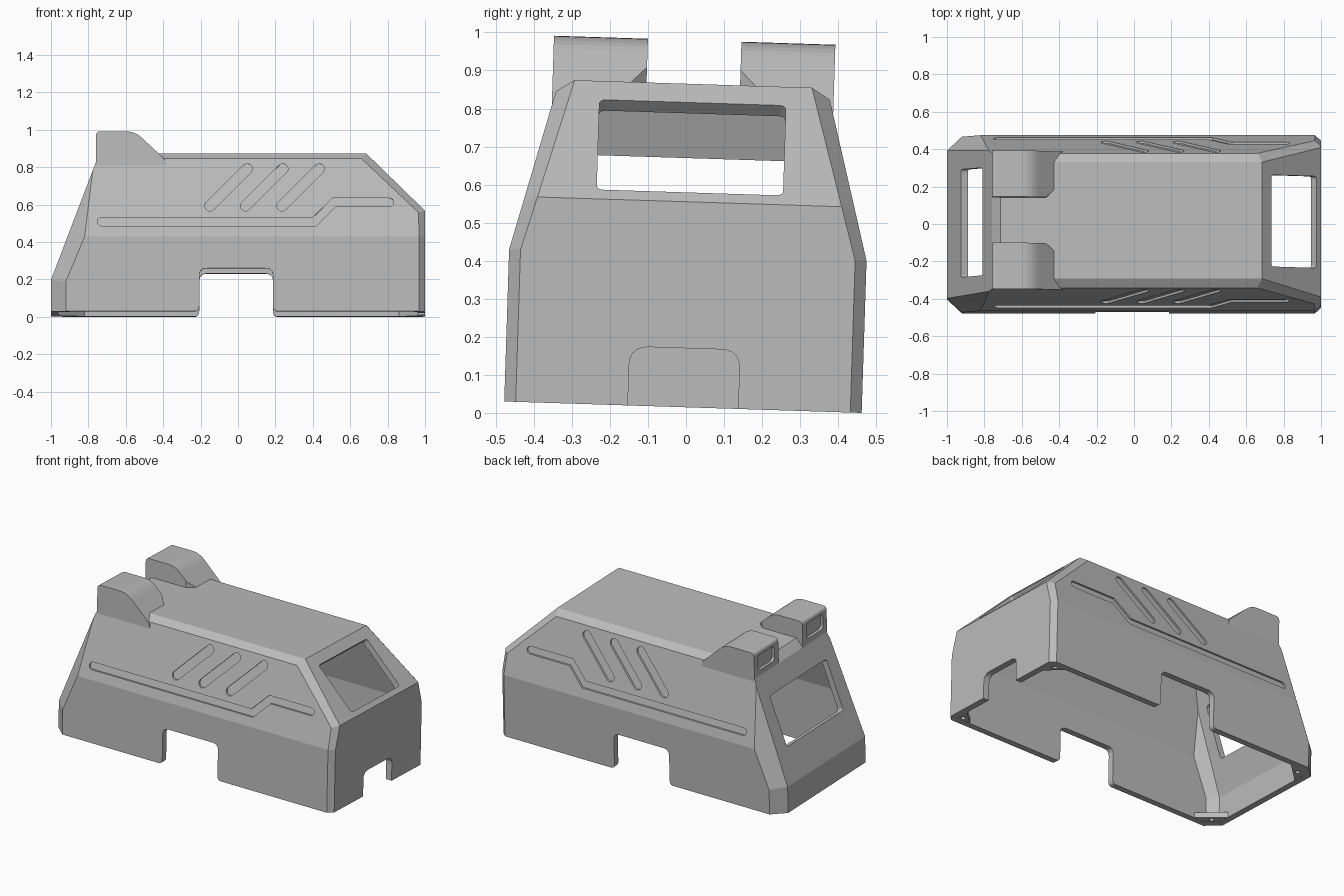
import bpy, bmesh, math
from mathutils import Vector

cube = bpy.data.objects.get("Cube")
if cube:
    bpy.data.objects.remove(cube, do_unlink=True)

grey = bpy.data.materials.new("plain grey")
grey.use_nodes = True
grey.diffuse_color = (0.5, 0.5, 0.5, 1)
grey.node_tree.nodes["Principled BSDF"].inputs["Base Color"].default_value = (0.5, 0.5, 0.5, 1)

WALL = 0.04


def make(name, bm):
    bmesh.ops.recalc_face_normals(bm, faces=bm.faces)
    me = bpy.data.meshes.new(name)
    bm.to_mesh(me)
    bm.free()
    me.materials.append(grey)
    ob = bpy.data.objects.new(name, me)
    bpy.context.collection.objects.link(ob)
    return ob


def slice_off(bm, co, n):
    """Cut away what lies beyond a plane and cap the cut."""
    bmesh.ops.bisect_plane(bm, geom=bm.verts[:] + bm.edges[:] + bm.faces[:], dist=1e-5,
                           plane_co=co, plane_no=n, clear_outer=True)
    rim = [e for e in bm.edges if e.is_boundary]
    if rim:
        bmesh.ops.edgeloop_fill(bm, edges=rim)


def rounded(corners):
    """Outline from (u, v, radius) corners."""
    out = []
    for i, (u, v, r) in enumerate(corners):
        p = Vector((u, v))
        if r == 0:
            out.append(p)
            continue
        a = p + (Vector(corners[i - 1][:2]) - p).normalized() * r
        b = p + (Vector(corners[(i + 1) % len(corners)][:2]) - p).normalized() * r
        for k in range(6):
            t = k / 5
            out.append(a * (1 - t) ** 2 + p * 2 * t * (1 - t) + b * t * t)
    return out


def rect(u0, u1, v0, v1, r):
    return rounded([(u0, v0, r), (u1, v0, r), (u1, v1, r), (u0, v1, r)])


def stroke(path, width):
    """Outline of a round-ended slot along a path."""
    pts = [Vector(p) for p in path]
    h = width / 2
    dirs = [(b - a).normalized() for a, b in zip(pts, pts[1:])]
    side = []
    for i, p in enumerate(pts):
        d0, d1 = dirs[max(i - 1, 0)], dirs[min(i, len(dirs) - 1)]
        m = (d0 + d1).normalized()
        side.append((p, Vector((-m.y, m.x)) * h / m.dot(d0)))

    def cap(p, d):
        ang = math.atan2(d.y, d.x)
        return [p + h * Vector((math.cos(ang + s), math.sin(ang + s)))
                for s in [math.pi * (k / 6 - 0.5) for k in range(1, 6)]]
    return ([p - o for p, o in side] + cap(pts[-1], dirs[-1])
            + [p + o for p, o in reversed(side)] + cap(pts[0], -dirs[0]))


def prism(outline, place, w0, w1):
    """Extrude a 2D outline, place(u, v, w) gives the 3D point."""
    bm = bmesh.new()
    rings = [[bm.verts.new(place(p.x, p.y, w)) for p in outline] for w in (w0, w1)]
    n = len(outline)
    for ring in rings:
        bm.faces.new(ring)
    for i in range(n):
        j = (i + 1) % n
        bm.faces.new((rings[0][i], rings[0][j], rings[1][j], rings[1][i]))
    return bm


def boolean(ob, tool, op):
    tool.hide_render = True
    mod = ob.modifiers.new("bool", "BOOLEAN")
    mod.operation, mod.object, mod.solver = op, tool, "EXACT"
    bpy.context.view_layer.objects.active = ob
    bpy.ops.object.modifier_apply(modifier=mod.name)
    bpy.data.objects.remove(tool, do_unlink=True)


# Hull planes: end slopes, then mirrored side slopes and corner chamfers
END = [
    [(1, 0, 0.54), (0.685, 0, 0.85), (1, 1, 0.54)],
    [(-1, 0, 0.17), (-0.76, 0, 0.8), (-1, 1, 0.17)],
    [(-0.76, 0, 0.8), (-0.715, 0, 0.85), (-0.76, 1, 0.8)],
]
SIDE = [
    [(0, 0.47, 0.4), (1, 0.47, 0.4), (0, 0.36, 0.82)],
    [(0, 0.36, 0.82), (1, 0.36, 0.82), (0, 0.312, 0.85)],
    [(1, 0.44, 0), (0.968, 0.47, 0), (1, 0.44, 1)],
    [(1, 0.44, 0.4), (0.968, 0.47, 0.4), (1, 0.4, 0.54)],
    [(1, 0.4, 0.54), (0.685, 0.312, 0.85), (0.66, 0.36, 0.82)],
    [(-1, 0.395, 0), (-0.92, 0.47, 0), (-1, 0.395, 1)],
    [(-1, 0.395, 0.17), (-0.92, 0.47, 0.16), (-0.82, 0.47, 0.4)],
]
PLANES = END + SIDE + [[(x, -y, z) for x, y, z in p] for p in SIDE]


def hull(name, inset, bottom):
    bm = bmesh.new()
    bmesh.ops.create_cube(bm, size=1)
    sx, sy, top = 1 - inset, 0.47 - inset, 0.85 - inset
    for v in bm.verts:
        v.co = (v.co.x * 2 * sx, v.co.y * 2 * sy, top if v.co.z > 0 else bottom)
    for p in PLANES:
        a, b, c = map(Vector, p)
        n = (b - a).cross(c - a).normalized()
        if n.dot(a - Vector((0, 0, 0.4))) < 0:
            n = -n
        slice_off(bm, a - n * inset, n)
    return make(name, bm)


shell = hull("shell", 0, 0)

# Roof horns with a recessed rear panel
HORN = rounded([(-0.76, 0.76, 0), (-0.76, 0.965, 0.025), (-0.55, 0.965, 0.05),
                (-0.39, 0.815, 0), (-0.375, 0.76, 0)])
for s in (1, -1):
    bm = prism(HORN, lambda u, v, w: (u, s * w, v), 0.123, 0.37)
    slice_off(bm, Vector((-0.47, s * 0.123, 0)), Vector((0.052, -s * 0.055, 0)).normalized())
    boolean(shell, make("horn", bm), "UNION")
    panel = rect(0.165, 0.33, 0.835, 0.935, 0.025)
    boolean(shell, make("panel_cut", prism(panel, lambda u, v, w: (w, s * u, v), -0.8, -0.742)),
            "DIFFERENCE")

# Hollow inside
boolean(shell, hull("cavity", WALL, -0.1), "DIFFERENCE")

# Side wheel notches and front-end notch
notch = rounded([(-0.28, -0.1, 0), (-0.28, -0.001, 0), (-0.207, -0.001, 0.03), (-0.207, 0.23, 0.04),
                 (0.187, 0.23, 0.04), (0.187, -0.001, 0.03), (0.26, -0.001, 0), (0.26, -0.1, 0)])
boolean(shell, make("side_notch", prism(notch, lambda u, v, w: (u, w, v), -0.6, 0.6)), "DIFFERENCE")
arch = rounded([(-0.145, -0.1, 0), (-0.145, 0.155, 0.05), (0.145, 0.155, 0.05), (0.145, -0.1, 0)])
boolean(shell, make("end_notch", prism(arch, lambda u, v, w: (w, u, v), 0.8, 1.1)), "DIFFERENCE")

# Windows cut square to each end slope
for base, up, half, v0, v1 in (
        (Vector((1, 0, 0.54)), Vector((-0.315, 0, 0.31)).normalized(), 0.245, 0.035, 0.372),
        (Vector((-1, 0, 0.17)), Vector((0.24, 0, 0.63)).normalized(), 0.288, 0.21, 0.534)):
    normal = Vector((up.z, 0, -up.x)) if up.x < 0 else Vector((-up.z, 0, up.x))
    bm = prism(rect(-half, half, v0, v1, 0.018),
               lambda u, v, w: base + up * v + normal * w + Vector((0, u, 0)), -0.07, 0.06)
    boolean(shell, make("window_cut", bm), "DIFFERENCE")

# Shallow slots following the leaning side walls
slots = [stroke([(-0.73, 0.48), (0.41, 0.48), (0.515, 0.585), (0.81, 0.585)], 0.045)]
slots += [stroke([(-0.15 + d, 0.565), (0.05 + d, 0.765)], 0.055) for d in (0, 0.19, 0.385)]
for s in (1, -1):
    for outline in slots:
        bm = prism(outline, lambda u, v, w: (u, s * (0.47 - (v - 0.4) * 0.11 / 0.42 + w), v),
                   -0.012, 0.05)
        boolean(shell, make("slot_cut", bm), "DIFFERENCE")

# Corner gussets with screw holes
parts = [shell]
FRONT = [(0.97, 0.45), (0.84, 0.45), (0.97, 0.33)]
REAR = [(-0.98, 0.36), (-0.98, 0.28), (-0.8, 0.45), (-0.89, 0.45)]
for label, pts, hx, hy in (("front", FRONT, 0.93, 0.41), ("rear", REAR, -0.91, 0.385)):
    for s, hand in ((1, "back"), (-1, "fore")):
        bm = prism([Vector(p) for p in pts], lambda u, v, w: (u, s * v, w), 0.001, 0.035)
        gusset = make(f"{label}_gusset_{hand}", bm)
        ring = [Vector((hx, hy)) + 0.014 * Vector((math.cos(a), math.sin(a)))
                for a in [k * math.pi / 6 for k in range(12)]]
        boolean(gusset, make("hole", prism(ring, lambda u, v, w: (u, s * v, w), -0.1, 0.1)),
                "DIFFERENCE")
        parts.append(gusset)

# Slight roll of the whole body
for ob in parts:
    ob.rotation_euler.x = -0.032
    ob.location = (0, -0.008, 0.015)
